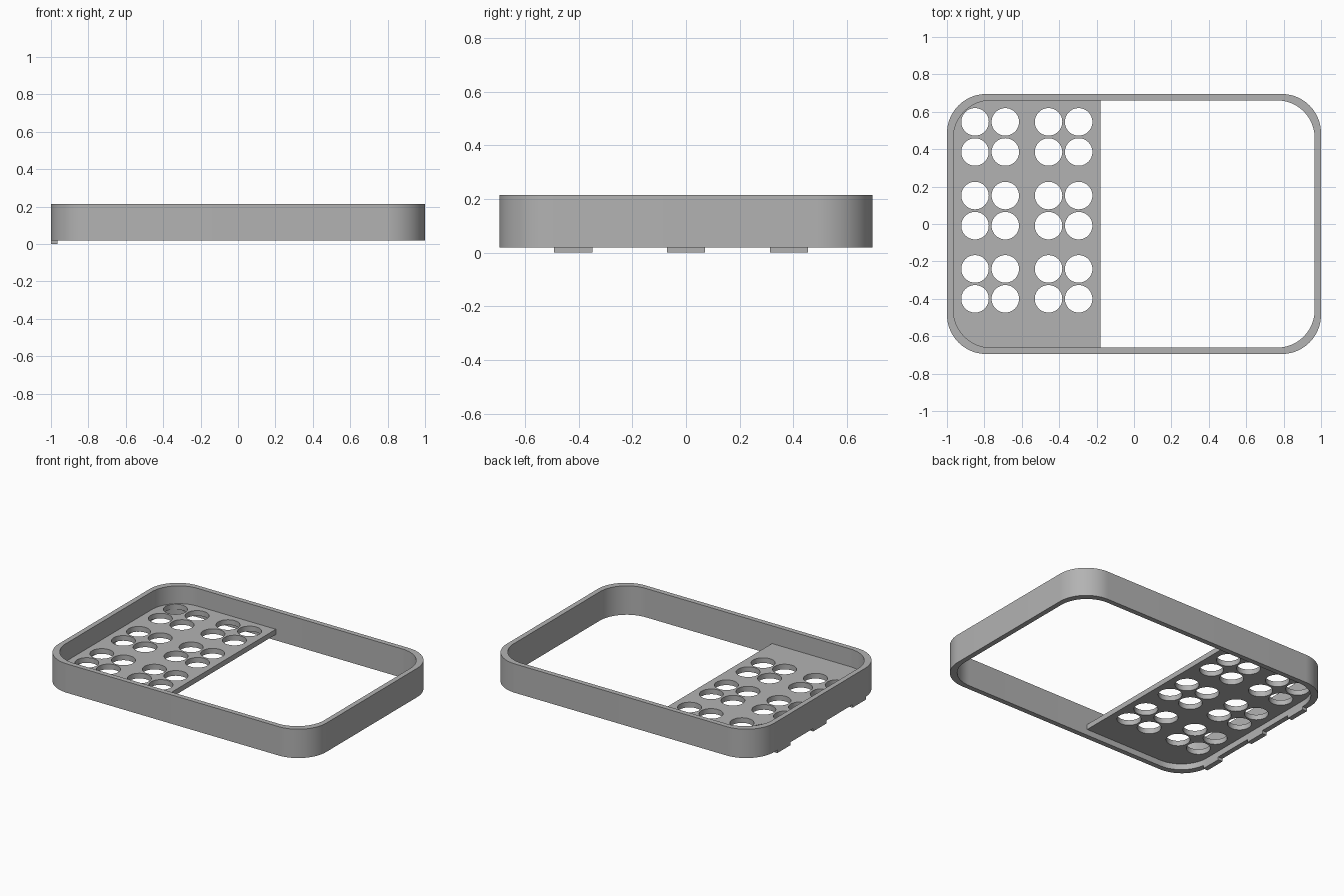
import bpy, bmesh, math

if "Cube" in bpy.data.objects:
    bpy.data.objects.remove(bpy.data.objects["Cube"], do_unlink=True)

grey = bpy.data.materials.new("plain grey")
grey.use_nodes = True
GREY = (0.45, 0.45, 0.45, 1)
grey.diffuse_color = GREY
grey.node_tree.nodes["Principled BSDF"].inputs["Base Color"].default_value = GREY


def arc(cx, cy, r, start, sweep, steps):
    """Points along an arc, angles in degrees."""
    return [(cx + r * math.cos(math.radians(start + sweep * i / steps)),
             cy + r * math.sin(math.radians(start + sweep * i / steps)))
            for i in range(steps + 1)]


def rounded_rect(hx, hy, r):
    """Rounded rectangle, counter-clockwise from the +x +y corner."""
    pts = []
    for k, (sx, sy) in enumerate([(1, 1), (-1, 1), (-1, -1), (1, -1)]):
        pts += arc(sx * (hx - r), sy * (hy - r), r, 90 * k, 90, 20)
    return pts


def circle(cx, cy, r):
    return arc(cx, cy, r, 0, 360, 48)[:-1]


def extrude_profile(name, loops, z0, z1):
    """Filled flat outline (first loop) with holes (other loops), extruded in z."""
    curve = bpy.data.curves.new(name, "CURVE")
    curve.dimensions = "2D"
    curve.fill_mode = "BOTH"
    curve.extrude = (z1 - z0) / 2
    for pts in loops:
        spline = curve.splines.new("POLY")
        spline.points.add(len(pts) - 1)
        for p, (x, y) in zip(spline.points, pts):
            p.co = (x, y, 0, 1)
        spline.use_cyclic_u = True
    temp = bpy.data.objects.new(name + "_outline", curve)
    bpy.context.collection.objects.link(temp)
    deps = bpy.context.evaluated_depsgraph_get()
    mesh = bpy.data.meshes.new_from_object(temp.evaluated_get(deps))
    bpy.data.objects.remove(temp, do_unlink=True)

    # Weld the caps to the walls and lift to height
    bm = bmesh.new()
    bm.from_mesh(mesh)
    bmesh.ops.remove_doubles(bm, verts=bm.verts, dist=1e-5)
    bmesh.ops.translate(bm, verts=bm.verts, vec=(0, 0, (z0 + z1) / 2))
    bmesh.ops.recalc_face_normals(bm, faces=bm.faces)
    bm.to_mesh(mesh)
    bm.free()
    mesh.materials.clear()
    mesh.materials.append(grey)

    obj = bpy.data.objects.new(name, mesh)
    bpy.context.collection.objects.link(obj)
    bpy.ops.object.select_all(action="DESELECT")
    obj.select_set(True)
    bpy.context.view_layer.objects.active = obj
    bpy.ops.object.shade_smooth_by_angle(angle=math.radians(30))
    return obj


HX, HY, WALL = 1.0, 0.695, 0.034
BASE, TOP = 0.02, 0.215

# Rounded frame wall
inner = rounded_rect(HX - WALL, HY - WALL, 0.202)
extrude_profile("frame_wall", [rounded_rect(HX, HY, 0.21), inner], BASE, TOP)

# Perforated shelf filling one end of the frame
SHELF_EDGE = -0.18
overlap = rounded_rect(HX - WALL + 0.004, HY - WALL + 0.004, 0.204)
outline = [p for p in overlap if p[0] < SHELF_EDGE]
outline += [(SHELF_EDGE, -HY + WALL - 0.004), (SHELF_EDGE, HY - WALL + 0.004)]
holes = [circle(x, y, 0.0735)
         for x in (-0.85, -0.688, -0.457, -0.296)
         for y in (0.546, 0.385, 0.152, -0.009, -0.24, -0.4)]
extrude_profile("perforated_shelf", [outline] + holes, 0.06, 0.095)

# Three small feet under the end wall
for i, y in enumerate((-0.42, 0, 0.383)):
    foot = [(-HX, y - 0.071), (-HX + WALL, y - 0.071),
            (-HX + WALL, y + 0.071), (-HX, y + 0.071)]
    extrude_profile(f"foot_{i + 1}", [foot], 0, BASE)
